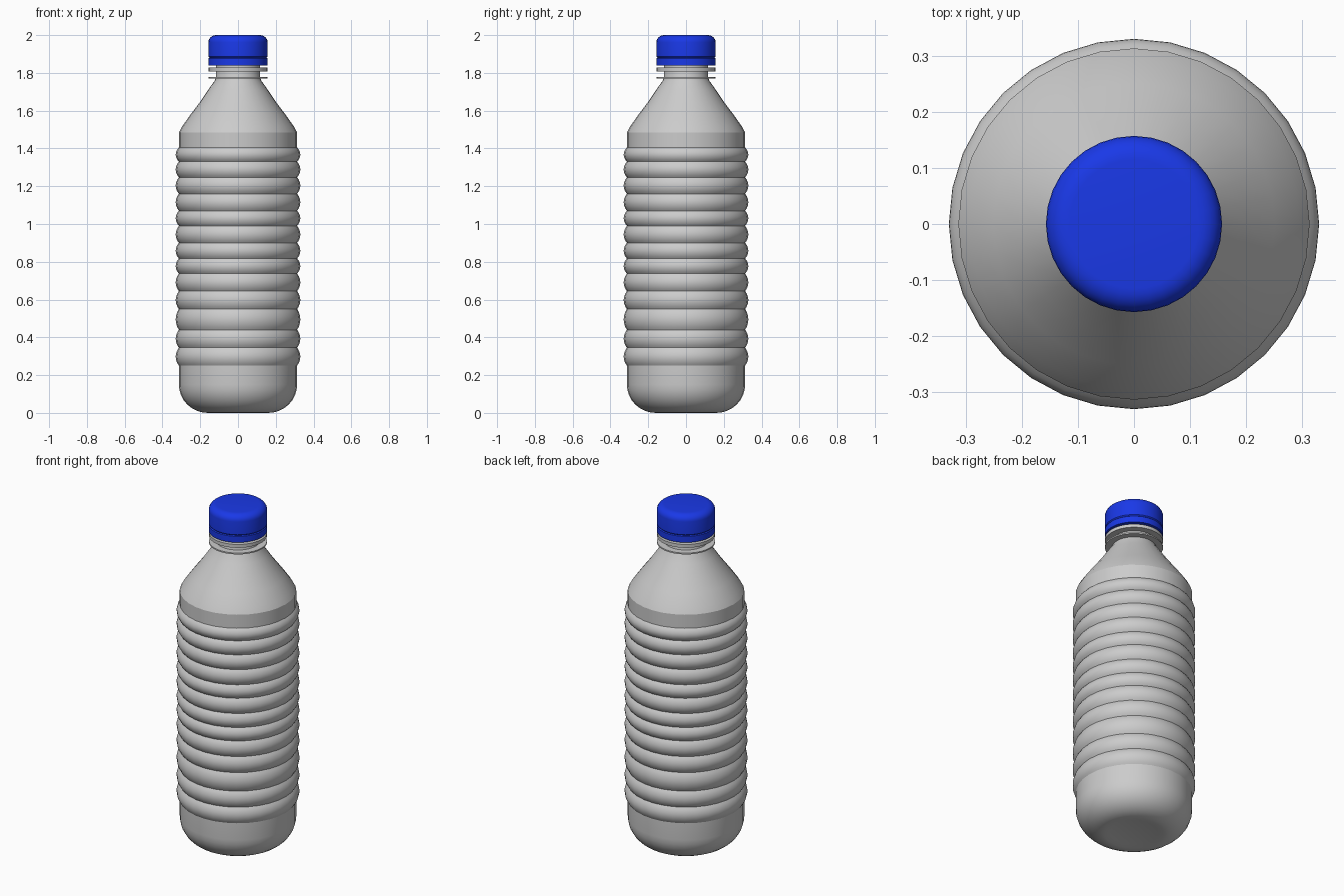
import bpy, bmesh, math

if "Cube" in bpy.data.objects:
    bpy.data.objects.remove(bpy.data.objects["Cube"])

SIDES = 32


def lathe(name, profile, color=None, angle=35):
    """Revolve an (r, z) profile around the z axis."""
    me = bpy.data.meshes.new(name)
    bm = bmesh.new()
    vs = [bm.verts.new((r, 0, z)) for r, z in profile]
    es = [bm.edges.new(p) for p in zip(vs, vs[1:])]
    bmesh.ops.spin(bm, geom=vs + es, cent=(0, 0, 0), axis=(0, 0, 1),
                   angle=2 * math.pi, steps=SIDES, use_duplicate=False)
    bmesh.ops.remove_doubles(bm, verts=bm.verts, dist=1e-5)
    bmesh.ops.recalc_face_normals(bm, faces=bm.faces)
    bm.to_mesh(me)
    bm.free()
    ob = bpy.data.objects.new(name, me)
    bpy.context.collection.objects.link(ob)
    if color:
        mat = bpy.data.materials.new(name + "_plastic")
        mat.diffuse_color = color
        mat.use_nodes = True
        mat.node_tree.nodes["Principled BSDF"].inputs["Base Color"].default_value = mat.diffuse_color
        me.materials.append(mat)
    bpy.ops.object.select_all(action='DESELECT')
    ob.select_set(True)
    bpy.context.view_layer.objects.active = ob
    bpy.ops.object.shade_smooth_by_angle(angle=math.radians(angle))
    return ob


def arc(cr, cz, rr, rz, a0, a1, n):
    """Points on an elliptical arc, angles in degrees."""
    pts = []
    for i in range(n + 1):
        a = math.radians(a0 + (a1 - a0) * i / n)
        pts.append((cr + rr * math.cos(a), cz + rz * math.sin(a)))
    return pts


# bottle: rounded base, bulging ribs, shoulder, neck
R, BULGE = 0.313, 0.017
grooves = [0.25, 0.345, 0.44, 0.55, 0.645, 0.737, 0.817, 0.90,
           0.99, 1.07, 1.16, 1.247, 1.33, 1.405]
body = [(0, 0.008), (0.13, 0.006)]
body += arc(0.16, 0.15, R - 0.16, 0.15, -90, 0, 8)
body.append((R, grooves[0]))
for z0, z1 in zip(grooves, grooves[1:]):
    for i in range(1, 9):
        t = i / 8
        body.append((R + BULGE * math.sin(math.pi * t) ** 0.8 if i < 8 else R,
                     z0 + (z1 - z0) * t))
body += [(R, 1.485), (0.295, 1.518), (0.251, 1.58), (0.202, 1.645),
         (0.158, 1.71), (0.124, 1.758), (0.117, 1.775), (0.117, 1.86), (0, 1.86)]
lathe("bottle_body", body, angle=25)

# neck rings
for name, z0, z1 in (("support_ring", 1.769, 1.777), ("upper_ring", 1.808, 1.828)):
    lathe(name, [(0.11, z0), (0.156, z0), (0.156, z1), (0.11, z1)])

# screw cap with a tamper band below it
BLUE = (0.01, 0.04, 0.8, 1)
lathe("cap_band", [(0.11, 1.84), (0.157, 1.84), (0.157, 1.876), (0.152, 1.88), (0, 1.88)], BLUE)
lathe("cap", [(0, 1.88), (0.152, 1.88), (0.157, 1.886)]
      + arc(0.115, 1.962, 0.042, 0.038, 0, 90, 6) + [(0, 2.0)], BLUE)
